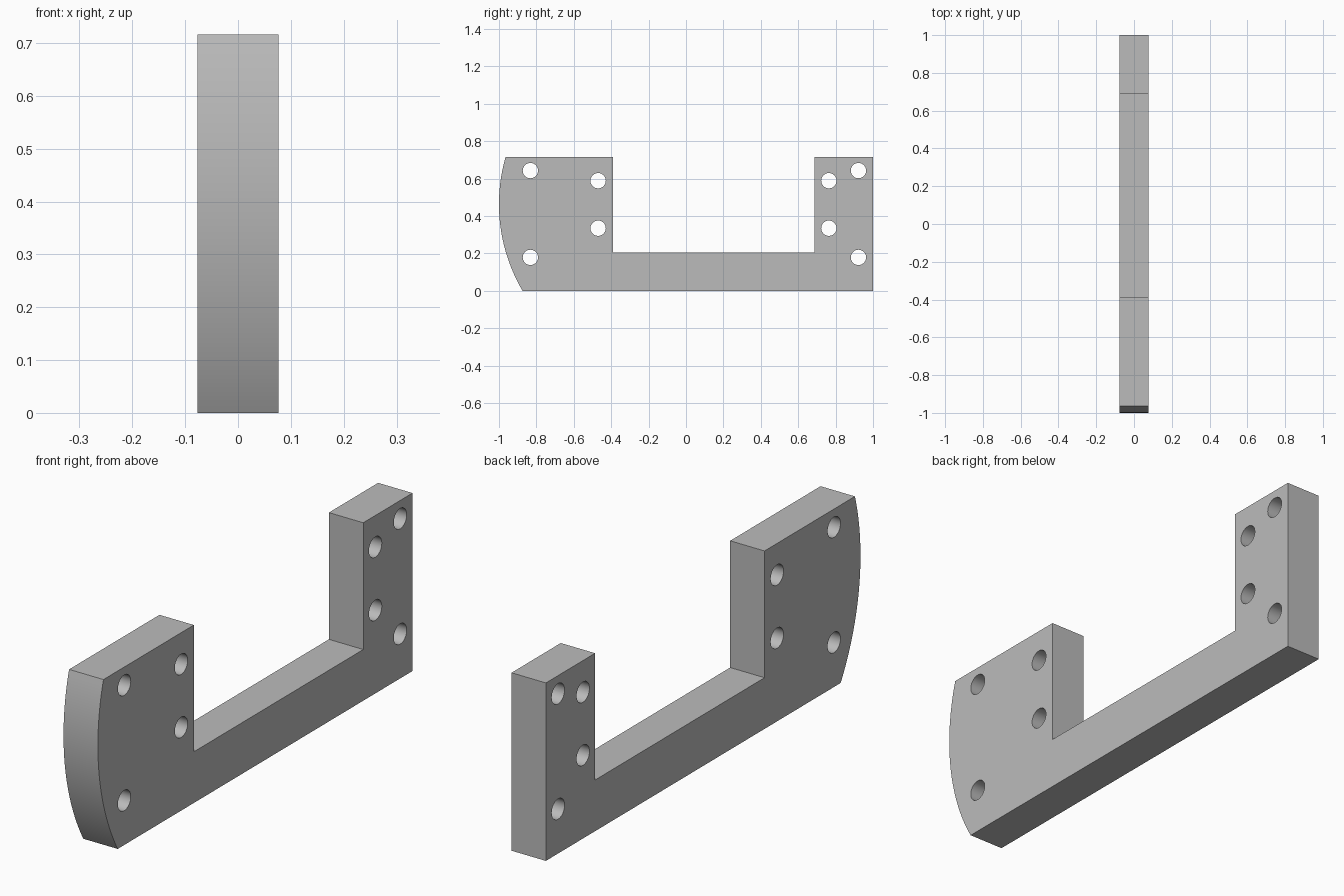
import bpy, bmesh, math
from mathutils import Matrix, Vector

cube = bpy.data.objects.get("Cube")
if cube:
    bpy.data.objects.remove(cube, do_unlink=True)

HALF = 0.0765            # half thickness along x
TOP, BAR = 0.716, 0.206  # plate height, connecting bar height
RADIUS, ARC_Z = 0.917, 0.464
HOLE_R = 0.041

grey = bpy.data.materials.new("plain grey")
grey.use_nodes = True
colour = (0.5, 0.5, 0.5, 1)
grey.diffuse_color = colour
grey.node_tree.nodes["Principled BSDF"].inputs["Base Color"].default_value = colour


def make_object(name, bm):
    bmesh.ops.recalc_face_normals(bm, faces=bm.faces)
    mesh = bpy.data.meshes.new(name)
    bm.to_mesh(mesh)
    bm.free()
    mesh.materials.append(grey)
    obj = bpy.data.objects.new(name, mesh)
    bpy.context.collection.objects.link(obj)
    return obj


# Side profile: curved front edge, then the square notch
start = math.asin((TOP - ARC_Z) / RADIUS)
end = math.asin(-ARC_Z / RADIUS)
steps = 32
profile = []
for i in range(steps + 1):
    a = start + (end - start) * i / steps
    profile.append((RADIUS - 1 - RADIUS * math.cos(a), ARC_Z + RADIUS * math.sin(a)))
profile += [(1, 0), (1, TOP), (0.687, TOP), (0.687, BAR), (-0.39, BAR), (-0.39, TOP)]

bm = bmesh.new()
face = bm.faces.new([bm.verts.new((-HALF, y, z)) for y, z in profile])
side = bmesh.ops.extrude_face_region(bm, geom=[face])
bmesh.ops.translate(bm, vec=Vector((2 * HALF, 0, 0)),
                    verts=[v for v in side["geom"] if isinstance(v, bmesh.types.BMVert)])
bracket = make_object("bracket_plate", bm)

# Bolt holes: outer pairs are spread wider than inner pairs
bm = bmesh.new()
for ys, zs in (((-0.832, 0.922), (0.179, 0.643)), ((-0.47, 0.764), (0.335, 0.589))):
    for y in ys:
        for z in zs:
            bmesh.ops.create_cone(
                bm, cap_ends=True, segments=32, radius1=HOLE_R, radius2=HOLE_R, depth=4 * HALF,
                matrix=Matrix.Translation((0, y, z)) @ Matrix.Rotation(math.pi / 2, 4, "Y"))
cutter = make_object("hole_cutter", bm)
cutter.hide_render = True

cut = bracket.modifiers.new("bolt holes", "BOOLEAN")
cut.operation = "DIFFERENCE"
cut.solver = "EXACT"
cut.object = cutter

bpy.ops.object.select_all(action="DESELECT")
bracket.select_set(True)
bpy.context.view_layer.objects.active = bracket
bpy.ops.object.modifier_apply(modifier=cut.name)
bpy.data.objects.remove(cutter, do_unlink=True)
bpy.ops.object.shade_smooth_by_angle(angle=math.radians(30))
